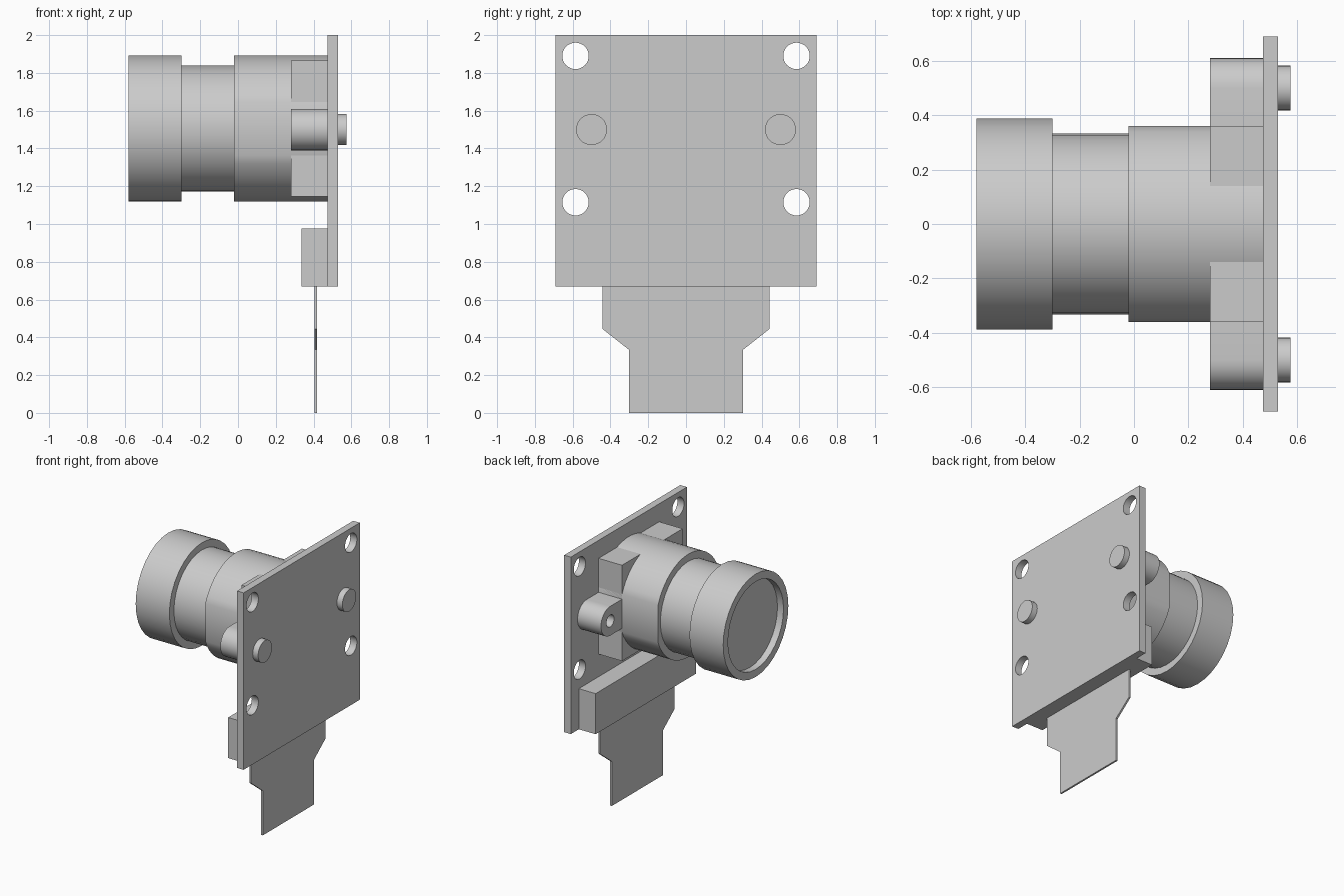
import bpy
import bmesh
from math import sin, cos, pi, acos, radians

cube = bpy.data.objects.get("Cube")
if cube:
    bpy.data.objects.remove(cube, do_unlink=True)

grey = bpy.data.materials.new("light grey")
grey.use_nodes = True
grey.diffuse_color = (0.6, 0.6, 0.6, 1)
grey.node_tree.nodes["Principled BSDF"].inputs["Base Color"].default_value = (0.6, 0.6, 0.6, 1)

AXIS_Z = 1.505  # height of the optical axis


def finish(name, bm):
    """Turn a bmesh into a shaded, coloured object."""
    bmesh.ops.recalc_face_normals(bm, faces=bm.faces)
    mesh = bpy.data.meshes.new(name)
    bm.to_mesh(mesh)
    bm.free()
    mesh.materials.append(grey)
    ob = bpy.data.objects.new(name, mesh)
    bpy.context.collection.objects.link(ob)
    bpy.ops.object.select_all(action='DESELECT')
    ob.select_set(True)
    bpy.context.view_layer.objects.active = ob
    bpy.ops.object.shade_smooth_by_angle(angle=radians(30))
    return ob


def arc(y, z, r, start=0, end=2 * pi, n=32, closed=True):
    """Points (y, z) along an arc; a closed one leaves out the repeated end."""
    steps = n if closed else n - 1
    angles = [start + (end - start) * i / steps for i in range(n)]
    return [(y + r * cos(a), z + r * sin(a)) for a in angles]


def rect(y, z0, z1):
    return [(-y, z0), (y, z0), (y, z1), (-y, z1)]


def slab(name, x0, x1, *loops):
    """Outline in the y-z plane, with optional hole loops, extruded along x."""
    bm = bmesh.new()
    edges = []
    for loop in loops:
        vs = [bm.verts.new((x0, y, z)) for y, z in loop]
        edges += [bm.edges.new((v, vs[i - 1])) for i, v in enumerate(vs)]
    if len(loops) == 1:
        bm.faces.new(vs)
    else:
        bmesh.ops.triangle_fill(bm, edges=edges, use_beauty=True, normal=(1, 0, 0))
    ext = bmesh.ops.extrude_face_region(bm, geom=bm.faces[:])
    moved = [g for g in ext["geom"] if isinstance(g, bmesh.types.BMVert)]
    bmesh.ops.translate(bm, verts=moved, vec=(x1 - x0, 0, 0))
    return finish(name, bm)


def lathe(name, profile, n=32):
    """Revolve (x, radius) points about the optical axis and cap both ends."""
    bm = bmesh.new()
    rings = [[bm.verts.new((x, y, z)) for y, z in arc(0, AXIS_Z, r, n=n)]
             for x, r in profile]
    for a, b in zip(rings, rings[1:]):
        for i in range(n):
            bm.faces.new((a[i - 1], a[i], b[i], b[i - 1]))
    bm.faces.new(rings[0])
    bm.faces.new(rings[-1])
    return finish(name, bm)


# Circuit board with four mounting holes
holes = [arc(y, z, 0.07) for y in (-0.585, 0.585) for z in (1.115, 1.89)]
slab("circuit_board", 0.475, 0.53, rect(0.69, 0.67, 2.0), *holes)

# Lens barrel with a wide front ring and a recessed glass face
lathe("lens_barrel", [(-0.53, 0.33), (-0.58, 0.33), (-0.58, 0.387), (-0.30, 0.387),
                      (-0.30, 0.333), (0.0, 0.333)])

# Round lens holder with a flat on each side, and its square base
R, FLAT = 0.387, 0.36
a = acos(FLAT / R)
slab("lens_holder", -0.02, 0.475,
     arc(0, AXIS_Z, R, a, pi - a, 20, False) + arc(0, AXIS_Z, R, pi + a, 2 * pi - a, 20, False))
slab("holder_base", 0.28, 0.475, rect(FLAT, AXIS_Z - FLAT, AXIS_Z + FLAT))

# Screw tabs on the base, and the pegs behind them
for side, s in (("left", 1), ("right", -1)):
    mid = 0 if s > 0 else pi
    outline = arc(s * 0.5, 1.5, 0.11, mid - pi / 2, mid + pi / 2, 17, False)
    outline += [(s * FLAT, 1.5 + s * 0.11), (s * FLAT, 1.5 - s * 0.11)]
    slab("screw_tab_" + side, 0.28, 0.475, outline, arc(s * 0.5, 1.5, 0.045, n=20))
    slab("peg_" + side, 0.53, 0.575, arc(s * 0.5, 1.5, 0.082))

# Ribbon connector and stepped flat ribbon cable
slab("ribbon_connector", 0.335, 0.475, rect(0.595, 0.67, 0.975))
half = [(0.303, 0), (0.303, 0.335), (0.443, 0.445), (0.443, 0.7)]
slab("ribbon_cable", 0.405, 0.419, half + [(-y, z) for y, z in reversed(half)])
